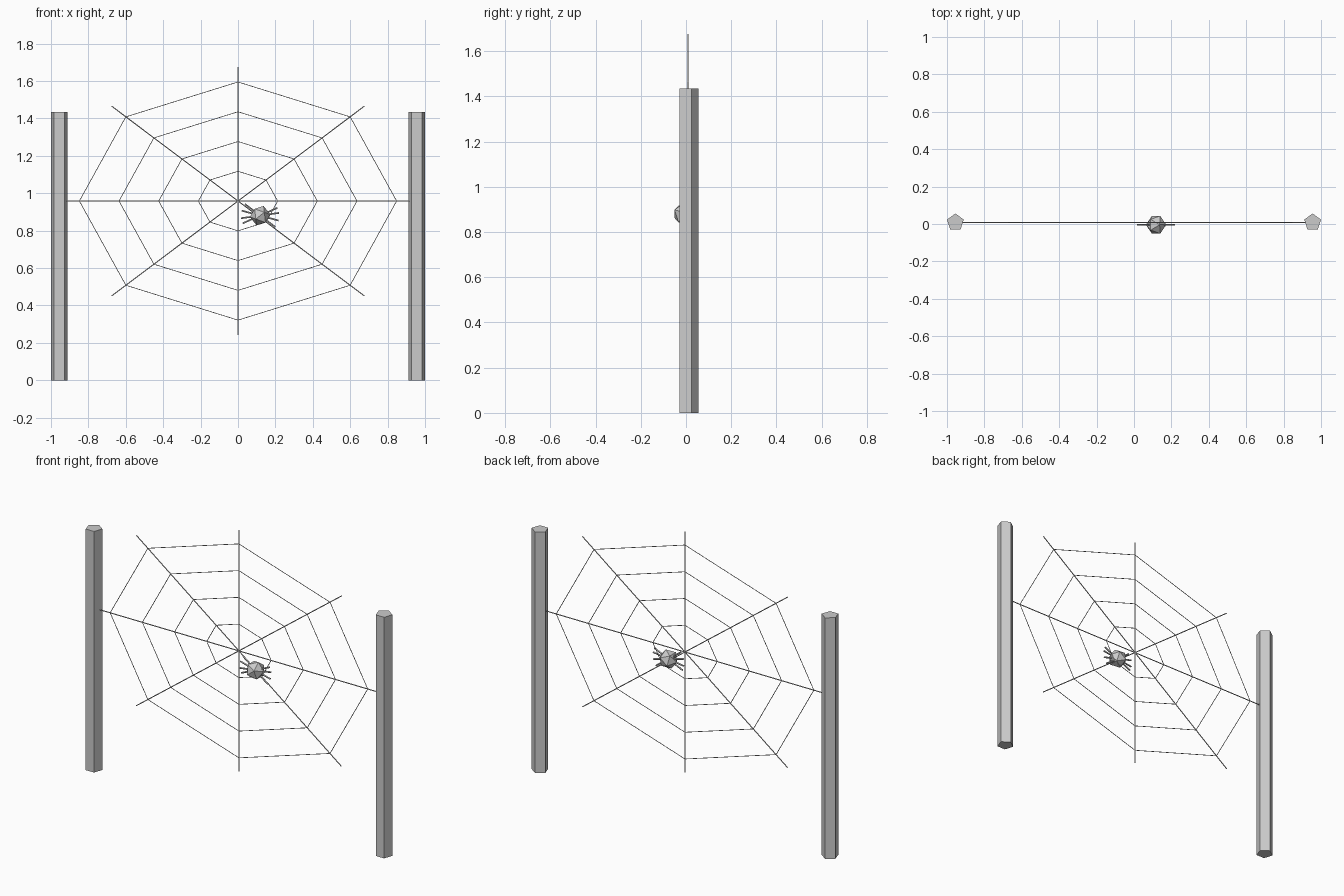
import bpy, bmesh
from math import sin, cos, pi, radians
from mathutils import Vector, Matrix

cube = bpy.data.objects.get("Cube")
if cube:
    bpy.data.objects.remove(cube, do_unlink=True)

# One plain grey for everything
grey = bpy.data.materials.new("plain grey")
grey.use_nodes = True
colour = (0.6, 0.6, 0.6, 1)
grey.diffuse_color = colour
grey.node_tree.nodes["Principled BSDF"].inputs["Base Color"].default_value = colour


def finish(bm, name):
    mesh = bpy.data.meshes.new(name)
    bm.to_mesh(mesh)
    bm.free()
    mesh.materials.append(grey)
    obj = bpy.data.objects.new(name, mesh)
    bpy.context.collection.objects.link(obj)
    return obj


def rod(bm, start, end, radius, sides=5, spin=0):
    axis = end - start
    turn = axis.to_track_quat('Z', 'Y').to_matrix().to_4x4()
    place = Matrix.Translation((start + end) / 2) @ turn @ Matrix.Rotation(spin, 4, 'Z')
    bmesh.ops.create_cone(bm, cap_ends=True, segments=sides, radius1=radius,
                          radius2=radius, depth=axis.length, matrix=place)


HUB = Vector((0, 0.009, 0.958))
REACH_X, REACH_Z = 0.955, 0.717
SPOKES, RINGS = 8, 4


def web_point(index, scale):
    angle = 2 * pi * index / SPOKES
    return HUB + Vector((cos(angle) * REACH_X, 0, sin(angle) * REACH_Z)) * scale


# Five-sided posts, one corner pointing backwards
for side, name in ((1, "left_post"), (-1, "right_post")):
    bm = bmesh.new()
    bmesh.ops.create_cone(bm, cap_ends=True, segments=5, radius1=0.047, radius2=0.047,
                          depth=1.435)
    top = max(bm.verts, key=lambda v: v.co.y)
    corner = Vector((0, 1)).angle_signed(top.co.xy.normalized())
    bmesh.ops.rotate(bm, verts=bm.verts, matrix=Matrix.Rotation(corner, 3, 'Z'))
    bmesh.ops.translate(bm, verts=bm.verts, vec=(side * 0.955, HUB.y, 1.435 / 2))
    finish(bm, name)

# Web spokes
bm = bmesh.new()
for i in range(SPOKES):
    rod(bm, HUB, web_point(i, 1), 0.003)
finish(bm, "web_spokes")

# Web rings, straight threads between neighbouring spokes
for ring in range(1, RINGS + 1):
    bm = bmesh.new()
    scale = 0.888 * ring / RINGS
    for i in range(SPOKES):
        rod(bm, web_point(i, scale), web_point(i + 1, scale), 0.002)
    finish(bm, f"web_ring_{ring}")

# Spider body, a faceted ball
BODY = Vector((0.118, -0.004, 0.88))
bm = bmesh.new()
bmesh.ops.create_icosphere(bm, subdivisions=1, radius=0.055,
                           matrix=Matrix.Translation(BODY) @ Matrix.Rotation(radians(20), 4, 'Y'))
finish(bm, "spider_body")

# Spider legs, fanned out in pairs across the body
bm = bmesh.new()
for degrees in (-37, -15, 8, 24):
    a = radians(degrees)
    half = Vector((cos(a), 0, sin(a))) * 0.102
    rod(bm, BODY - half, BODY + half, 0.005)
finish(bm, "spider_legs")
